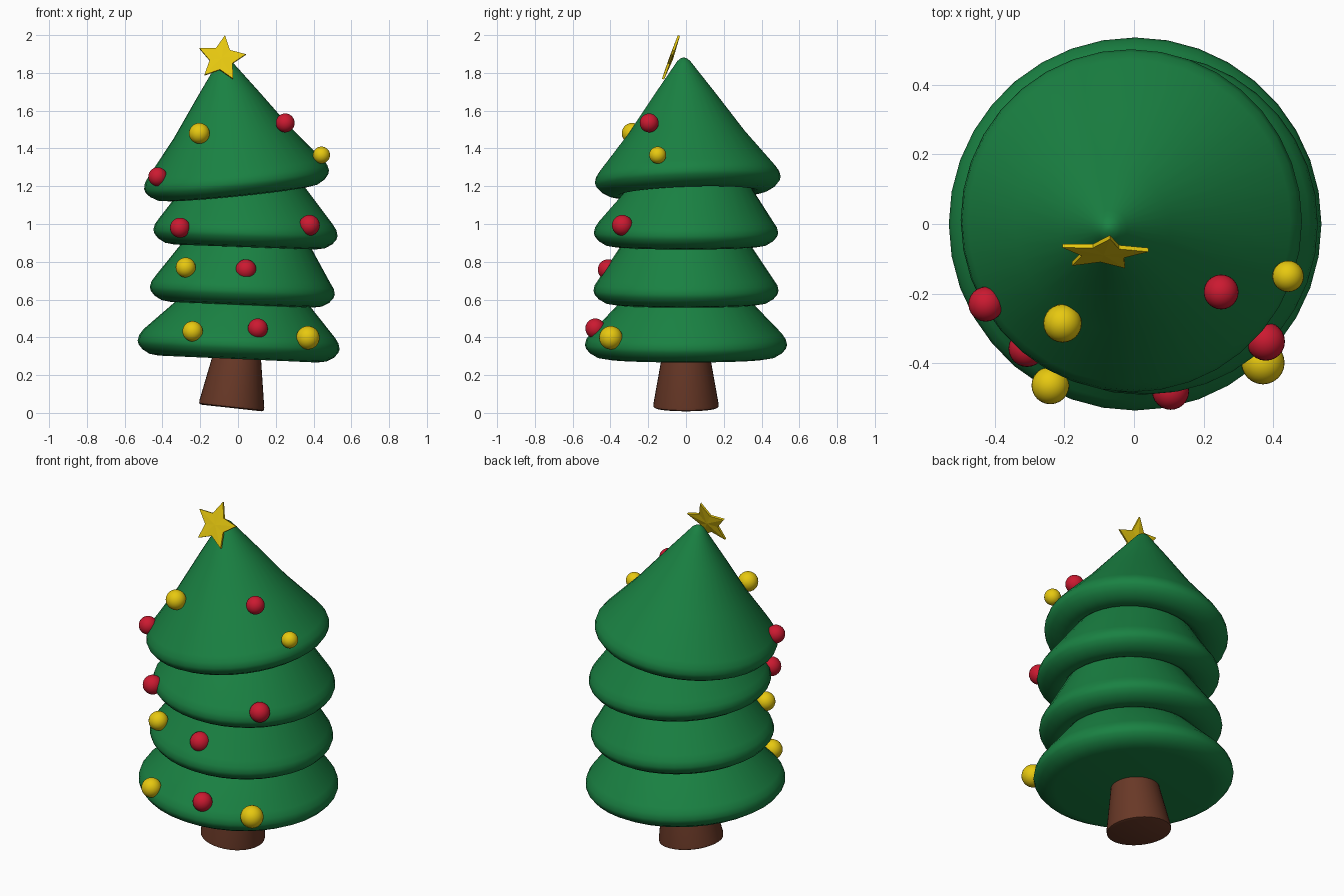
import bpy, bmesh, math
from mathutils import Matrix, Vector

if "Cube" in bpy.data.objects:
    bpy.data.objects.remove(bpy.data.objects["Cube"])

SIDES = 36


def material(name, rgb):
    m = bpy.data.materials.new(name)
    m.diffuse_color = (*rgb, 1)
    m.use_nodes = True
    m.node_tree.nodes["Principled BSDF"].inputs["Base Color"].default_value = m.diffuse_color
    return m


GREEN = material("green", (0.01, 0.22, 0.055))
BROWN = material("brown", (0.14, 0.04, 0.02))
RED = material("red", (0.6, 0.01, 0.03))
GOLD = material("gold", (0.8, 0.58, 0.005))


def finish(bm, name, mat, angle=None):
    bmesh.ops.recalc_face_normals(bm, faces=bm.faces)
    me = bpy.data.meshes.new(name)
    bm.to_mesh(me)
    bm.free()
    ob = bpy.data.objects.new(name, me)
    bpy.context.collection.objects.link(ob)
    me.materials.append(mat)
    if angle:
        bpy.ops.object.select_all(action='DESELECT')
        ob.select_set(True)
        bpy.context.view_layer.objects.active = ob
        bpy.ops.object.shade_smooth_by_angle(angle=math.radians(angle))
    return ob


def frame(x, y, z, tilt_y, tilt_x=0):
    return (Matrix.Translation((x, y, z)) @ Matrix.Rotation(math.radians(tilt_x), 4, 'X')
            @ Matrix.Rotation(math.radians(tilt_y), 4, 'Y'))


def loft(rings, name, mat, angle):
    """rings: (frame, radius, height), joined from bottom to top and capped."""
    bm = bmesh.new()
    loops = []
    for f, r, h in rings:
        loops.append([bm.verts.new(f @ Vector((r * math.cos(a), r * math.sin(a), h)))
                      for a in (2 * math.pi * i / SIDES for i in range(SIDES))])
    for lo, hi in zip(loops, loops[1:]):
        for i in range(SIDES):
            j = (i + 1) % SIDES
            bm.faces.new((lo[i], lo[j], hi[j], hi[i]))
    bm.faces.new(loops[0][::-1])
    bm.faces.new(loops[-1])
    return finish(bm, name, mat, angle)


# Trunk, leaning slightly right
t = frame(-0.035, 0, 0.026, 6.3)
loft([(t, 0.16, 0), (t, 0.172, 0.006), (t, 0.173, 0.02), (t, 0.123, 0.3)], "trunk", BROWN, 40)

# Foliage: four tilted tiers with rounded rims, joined at the necks
tiers = [(frame(0, 0, 0.285, 2.5), 0.535, 0),
         (frame(0.02, 0, 0.572, 2.3), 0.49, 0.342),
         (frame(0.037, 0, 0.878, 2.0), 0.488, 0.335),
         (frame(0.0, 0.012, 1.16, -5.8, 2), 0.492, 0.335)]
rim = [(-0.115, 0.0), (-0.065, 0.008), (-0.027, 0.03), (-0.006, 0.055),
       (0, 0.075), (-0.007, 0.105), (-0.027, 0.135)]
rings = []
for f, R, neck in tiers:
    if neck:
        nf = f @ Matrix.Translation((0.008, 0, 0))
        rings += [(nf, neck, 0.02), (nf, neck + 0.015, 0.006)]
    rings += [(f, R + dr, h) for dr, h in rim]
top = tiers[-1][0]
rings += [(top, r, h) for r, h in [(0.31, 0.325), (0.16, 0.535), (0.05, 0.685),
                                   (0.034, 0.707), (0.018, 0.72), (0.004, 0.725)]]
loft(rings, "foliage", GREEN, 100)

# Baubles on the front: x, y, z, radius
red = [(0.25, -0.195, 1.535, 0.05), (-0.425, -0.23, 1.25, 0.05), (-0.307, -0.357, 0.98, 0.053),
       (0.378, -0.337, 0.993, 0.055), (0.042, -0.412, 0.758, 0.055), (0.105, -0.48, 0.447, 0.053)]
gold = [(-0.205, -0.285, 1.48, 0.055), (0.442, -0.15, 1.365, 0.045), (-0.277, -0.345, 0.77, 0.053),
        (-0.24, -0.463, 0.432, 0.054), (0.37, -0.398, 0.398, 0.062)]
for label, mat, spots in (("red", RED, red), ("gold", GOLD, gold)):
    for n, (x, y, z, r) in enumerate(spots, 1):
        bm = bmesh.new()
        bmesh.ops.create_uvsphere(bm, u_segments=24, v_segments=14, radius=r,
                                  matrix=Matrix.Translation((x, y, z)))
        finish(bm, f"{label}_bauble_{n}", mat, 60)

# Star: five points, thin rim, shallow raised centre, leaning back
f = (Matrix.Translation((-0.087, -0.082, 1.876)) @ Matrix.Rotation(math.radians(-20), 4, 'X')
     @ Matrix.Rotation(math.radians(8), 4, 'Y'))
bm = bmesh.new()
sides = []
for y, bulge in ((-0.006, -0.008), (0.006, 0.014)):
    ring = []
    for i in range(10):
        r, a = (0.131, 0.064)[i % 2], math.pi * i / 5
        ring.append(bm.verts.new(f @ Vector((r * math.sin(a), y, r * math.cos(a)))))
    mid = bm.verts.new(f @ Vector((0, bulge, 0)))
    for i in range(10):
        bm.faces.new((ring[i], ring[(i + 1) % 10], mid))
    sides.append(ring)
for i in range(10):
    j = (i + 1) % 10
    bm.faces.new((sides[0][i], sides[0][j], sides[1][j], sides[1][i]))
finish(bm, "star", GOLD)
